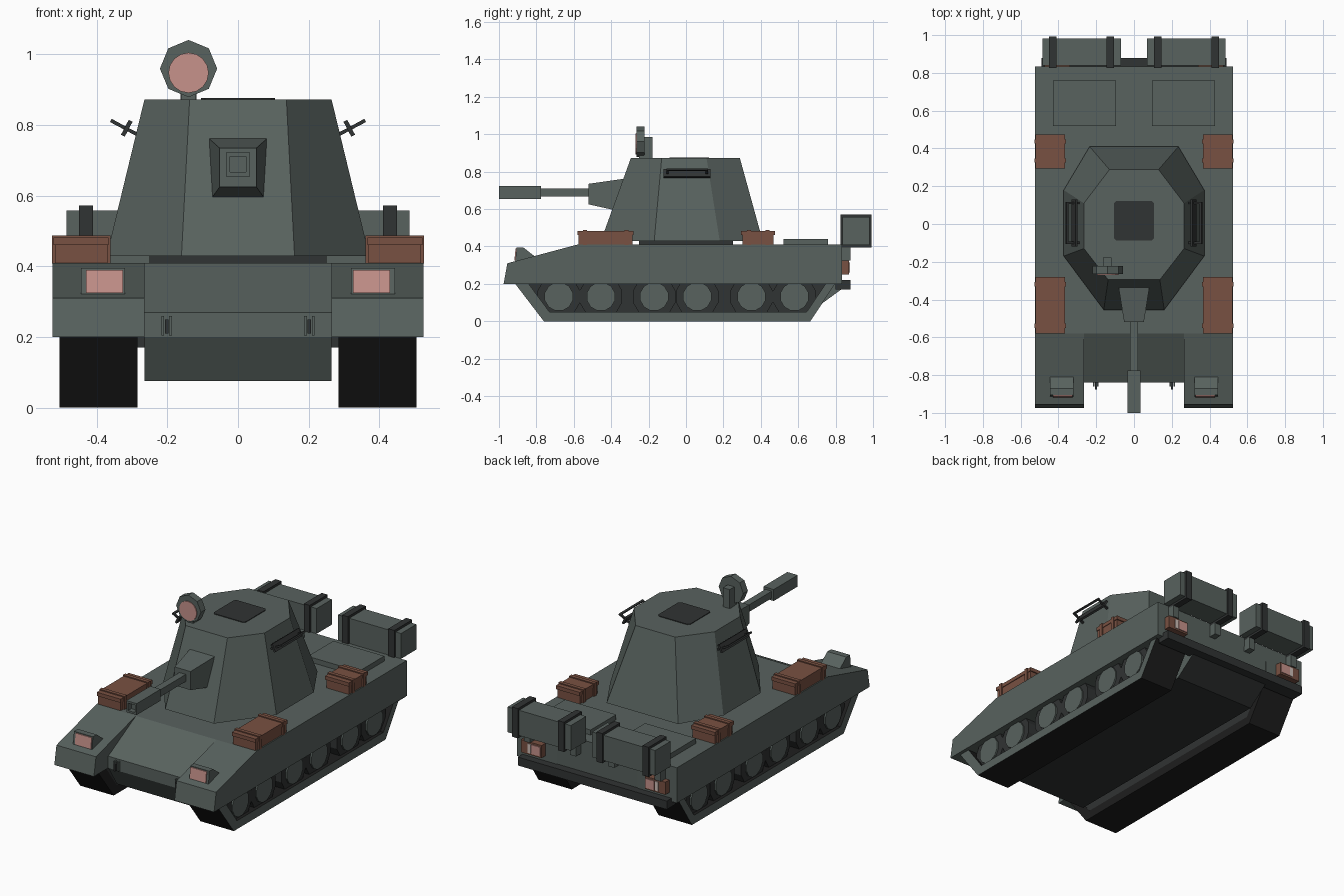
import bpy, bmesh, math
from mathutils import Vector

if "Cube" in bpy.data.objects:
    bpy.data.objects.remove(bpy.data.objects["Cube"])


def material(name, r, g, b):
    m = bpy.data.materials.new(name)
    m.diffuse_color = (r, g, b, 1)
    m.use_nodes = True
    m.node_tree.nodes["Principled BSDF"].inputs["Base Color"].default_value = m.diffuse_color
    return m


GREY = material("grey green paint", 0.098, 0.122, 0.113)
DARK = material("dark metal", 0.030, 0.033, 0.033)
BLACK = material("black rubber", 0.013, 0.013, 0.013)
BROWN = material("brown crate", 0.19, 0.082, 0.054)
PINK = material("pink lens", 0.57, 0.29, 0.26)
WHITE = material("pale lens", 0.62, 0.52, 0.48)


def loft(name, loops, mat, rule=None, mat2=None):
    """Closed skin through equal-length point loops; rule(normal, centre) picks mat2."""
    bm = bmesh.new()
    rings = [[bm.verts.new(p) for p in loop] for loop in loops]
    n = len(rings[0])
    for a, b in zip(rings, rings[1:]):
        for i in range(n):
            j = (i + 1) % n
            bm.faces.new((a[i], a[j], b[j], b[i]))
    bm.faces.new(rings[0])
    bm.faces.new(rings[-1])
    bmesh.ops.recalc_face_normals(bm, faces=bm.faces)
    bm.normal_update()
    if rule:
        for f in bm.faces:
            f.material_index = int(rule(f.normal, f.calc_center_median()))
    me = bpy.data.meshes.new(name)
    bm.to_mesh(me)
    bm.free()
    me.materials.append(mat)
    if mat2:
        me.materials.append(mat2)
    ob = bpy.data.objects.new(name, me)
    bpy.context.collection.objects.link(ob)
    return ob


def prism(name, profile, x0, x1, mat, rule=None, mat2=None):
    """Side profile (y, z) extruded along x."""
    return loft(name, [[(x, y, z) for y, z in profile] for x in (x0, x1)], mat, rule, mat2)


def box(name, x, y, z, mat):
    return prism(name, [(y[0], z[0]), (y[1], z[0]), (y[1], z[1]), (y[0], z[1])], x[0], x[1], mat)


def disc(name, centre, r, depth, axis, sides, mat, phase=0.0):
    """Flat-sided cylinder along x or y starting at centre."""
    cx, cy, cz = centre
    loops = []
    for d in (0, depth):
        loop = []
        for i in range(sides):
            a = 2 * math.pi * i / sides + phase
            u, v = r * math.cos(a), r * math.sin(a)
            loop.append((cx + d, cy + u, cz + v) if axis == "x" else (cx + u, cy + d, cz + v))
        loops.append(loop)
    return loft(name, loops, mat)


def rect_y(hx, z0, z1, y):
    return [(-hx, y, z0), (hx, y, z0), (hx, y, z1), (-hx, y, z1)]


# Central hull with sloped nose and tail
prism("hull_centre", [(-0.58, 0.41), (-0.84, 0.27), (-0.84, 0.20), (-0.76, 0.075), (0.70, 0.075),
                      (0.83, 0.17), (0.835, 0.41)], -0.265, 0.265, GREY,
      lambda n, c: c.z < 0.16 and (n.z < -0.9 or n.y > 0.3), DARK)
box("rear_bumper", (-0.49, 0.49), (0.80, 0.88), (0.17, 0.22), DARK)

for s in (-1, 1):
    def X(a, b):
        return (s * a, s * b)

    # Fender and side skirt
    prism("fender", [(-0.58, 0.41), (-0.955, 0.31), (-0.975, 0.20), (0.835, 0.20), (0.835, 0.41)],
          *X(0.265, 0.525), GREY)

    # Track belt: open-topped rim around a dark recessed core
    prism("track_rim", [(-0.917, 0.205), (-0.76, 0), (0.665, 0), (0.80, 0.205), (0.75, 0.205),
                        (0.645, 0.05), (-0.73, 0.05), (-0.845, 0.205)], *X(0.285, 0.505), BLACK,
          lambda n, c: n.x * s > 0.5, GREY)
    prism("track_core", [(-0.85, 0.205), (-0.735, 0.04), (0.65, 0.04), (0.755, 0.205)],
          *X(0.286, 0.42), DARK)
    for y in (-0.68, -0.455, -0.17, 0.06, 0.35, 0.58):
        disc("wheel_tyre", (s * 0.41, y, 0.132), 0.118, s * 0.075, "x", 12, DARK, math.pi / 12)
        disc("wheel_hub", (s * 0.48, y, 0.132), 0.078, s * 0.014, "x", 12, GREY, math.pi / 12)

    # Headlight housing and lens
    prism("headlight", [(-0.915, 0.30), (-0.905, 0.395), (-0.87, 0.395), (-0.80, 0.34)],
          *X(0.32, 0.445), GREY)
    prism("headlight_lens", [(-0.918, 0.325), (-0.911, 0.39), (-0.904, 0.39), (-0.91, 0.325)],
          *X(0.325, 0.43), PINK)

    # Tow hook on the nose
    for o in (-0.011, 0.011):
        box("tow_hook_side", X(0.202 + o - 0.004, 0.202 + o + 0.004), (-0.86, -0.835), (0.205, 0.26), GREY)
    box("tow_hook_bar", X(0.197, 0.207), (-0.875, -0.835), (0.21, 0.25), DARK)

    # Tail light
    box("tail_light_housing", X(0.34, 0.475), (0.83, 0.872), (0.25, 0.325), BROWN)
    box("tail_light_lens", X(0.345, 0.405), (0.87, 0.877), (0.26, 0.315), PINK)
    box("tail_light_pale_lens", X(0.408, 0.43), (0.87, 0.876), (0.26, 0.315), WHITE)

    # Engine deck plate
    box("deck_plate", X(0.095, 0.43), (0.52, 0.76), (0.40, 0.44), GREY)

    # Rear stowage box with dark straps and mounts
    box("stowage_box", X(0.07, 0.485), (0.838, 0.982), (0.408, 0.558), GREY)
    for a, b in ((0.107, 0.145), (0.41, 0.45)):
        box("stowage_strap", X(a, b), (0.825, 0.993), (0.395, 0.572), DARK)
        box("stowage_mount", X(a, b), (0.82, 0.88), (0.325, 0.40), GREY)

    # Brown crates with lid and bands
    for y0, y1 in ((-0.58, -0.28), (0.295, 0.475)):
        box("crate", X(0.37, 0.518), (y0 + 0.006, y1 - 0.006), (0.405, 0.465), BROWN)
        box("crate_lid", X(0.366, 0.522), (y0, y1), (0.46, 0.482), BROWN)
        for yb in (y0 + 0.03, y1 - 0.05):
            box("crate_band", X(0.361, 0.526), (yb, yb + 0.022), (0.408, 0.488), BROWN)

    # Grab handle: tilted back rail and outward loop
    def bar(name, a, b, y0, y1, t):
        d = Vector((b[0] - a[0], b[1] - a[1])).normalized() * t
        q = [(a[0] - d.y, a[1] + d.x), (a[0] + d.y, a[1] - d.x),
             (b[0] + d.y, b[1] - d.x), (b[0] - d.y, b[1] + d.x)]
        loft(name, [[(s * x, y, z) for x, z in q] for y in (y0, y1)], DARK)

    bar("handle_rail", (0.326, 0.77), (0.304, 0.812), -0.12, 0.13, 0.006)
    for y in (-0.105, 0.105):
        bar("handle_arm", (0.275, 0.768), (0.36, 0.813), y, y + 0.012, 0.005)
    bar("handle_grip", (0.35, 0.808), (0.36, 0.813), -0.105, 0.117, 0.005)


# Turret: eight-sided tapered shell on a dark ring
def octagon(front, side, side_front, side_back, back, y_front, y_back, z):
    half = [(front, y_front), (side, side_front), (side, side_back), (back, y_back)]
    return [(x, y, z) for x, y in half] + [(-x, y, z) for x, y in reversed(half)]


loft("turret", [octagon(0.16, 0.372, -0.17, 0.18, 0.235, -0.455, 0.41, 0.43),
                octagon(0.137, 0.265, -0.13, 0.11, 0.13, -0.295, 0.288, 0.872)], GREY)
box("turret_ring", (-0.25, 0.25), (-0.25, 0.25), (0.405, 0.432), DARK)


# Roof hatch with clipped corners
def clipped(h, c, yc, z):
    pts = [(h - c, -h), (h, -h + c), (h, h - c), (h - c, h)]
    return [(x, y + yc, z) for x, y in pts] + [(-x, y + yc, z) for x, y in reversed(pts)]


loft("roof_hatch", [clipped(0.105, 0.012, 0.017, z) for z in (0.866, 0.876)], DARK)

# Gun: tapered mantlet, square barrel, hollow muzzle block
loft("gun_mantlet", [rect_y(0.08, 0.58, 0.765, -0.31), rect_y(0.08, 0.586, 0.76, -0.345),
                     rect_y(0.052, 0.625, 0.735, -0.52)], GREY)
loft("gun_barrel", [rect_y(0.021, 0.668, 0.71, y) for y in (-0.50, -0.79)], GREY)
loft("gun_muzzle", [rect_y(0.034, 0.655, 0.723, -0.775), rect_y(0.034, 0.655, 0.723, -1.0),
                    rect_y(0.022, 0.667, 0.711, -1.0), rect_y(0.022, 0.667, 0.711, -0.97)], GREY)

# Searchlight on its roof post
disc("searchlight", (-0.14, -0.265, 0.96), 0.081, 0.043, "y", 8, GREY, math.pi / 2)
disc("searchlight_lens", (-0.14, -0.27, 0.948), 0.057, 0.008, "y", 16, PINK)
box("searchlight_post", (-0.163, -0.118), (-0.225, -0.178), (0.86, 0.985), GREY)
box("searchlight_foot", (-0.16, -0.12), (-0.25, -0.22), (0.86, 0.90), GREY)
